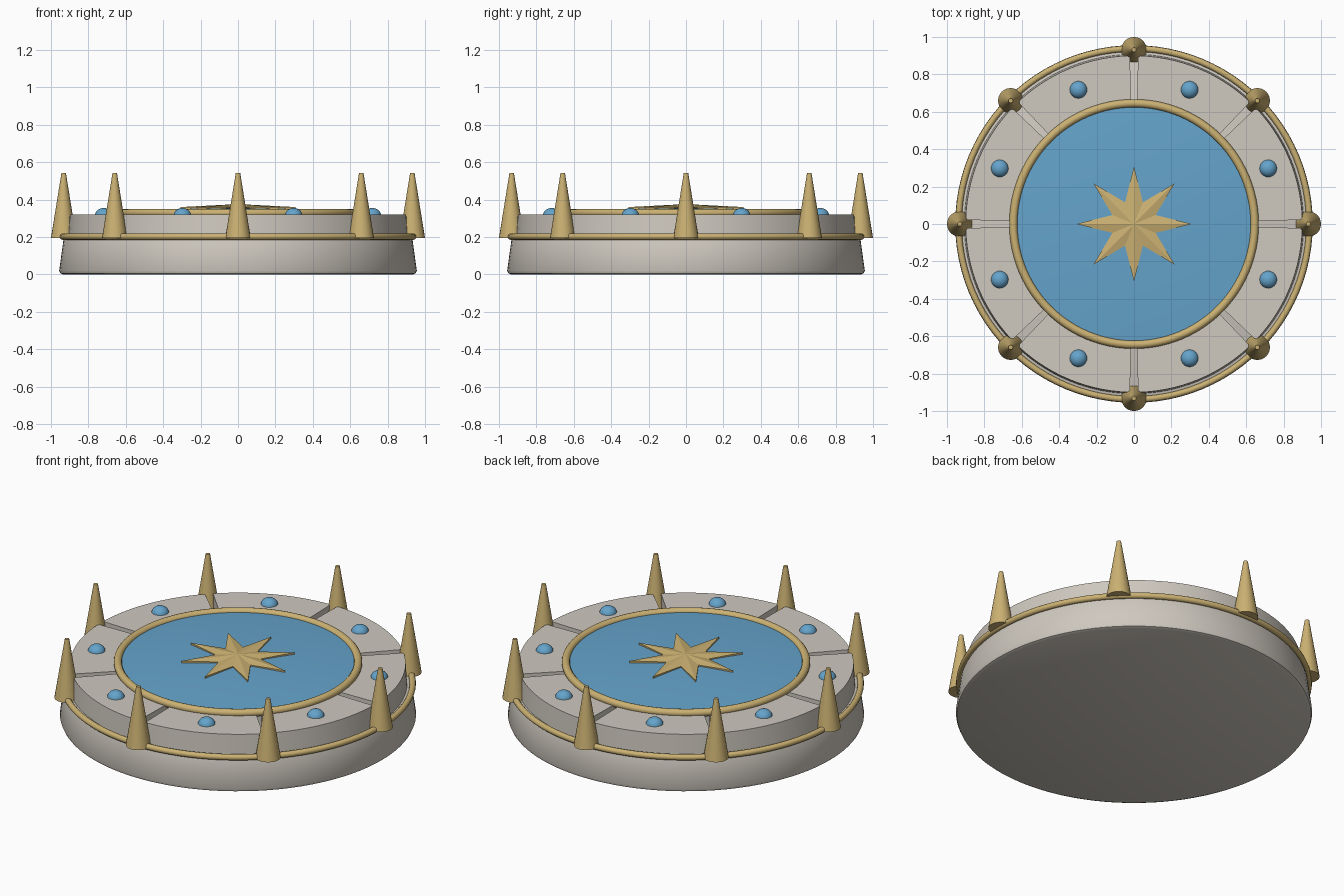
import bpy, bmesh
from math import pi, cos, sin, radians

cube = bpy.data.objects.get("Cube")
if cube:
    bpy.data.objects.remove(cube, do_unlink=True)


def material(name, rgb):
    m = bpy.data.materials.new(name)
    m.use_nodes = True
    m.diffuse_color = (*rgb, 1)
    m.node_tree.nodes["Principled BSDF"].inputs["Base Color"].default_value = (*rgb, 1)
    return m


stone = material("pale stone", (0.62, 0.58, 0.52))
gold = material("soft gold", (0.60, 0.44, 0.17))
blue = material("sky blue", (0.13, 0.37, 0.60))


def finish(bm, name, mat, angle=35):
    bmesh.ops.recalc_face_normals(bm, faces=bm.faces)
    mesh = bpy.data.meshes.new(name)
    bm.to_mesh(mesh)
    bm.free()
    mesh.materials.append(mat)
    ob = bpy.data.objects.new(name, mesh)
    bpy.context.collection.objects.link(ob)
    bpy.ops.object.select_all(action="DESELECT")
    ob.select_set(True)
    bpy.context.view_layer.objects.active = ob
    bpy.ops.object.shade_smooth_by_angle(angle=radians(angle))
    return ob


def polar(r, a, z):
    return (r * cos(a), r * sin(a), z)


def lathe(name, profile, mat, steps=96, closed=False):
    """Spin (radius, height) points around z; radius 0 welds to a pole."""
    bm = bmesh.new()
    rings = [[bm.verts.new(polar(r, 2 * pi * i / steps, z)) for i in range(steps)]
             for r, z in profile]
    pairs = list(zip(rings, rings[1:]))
    if closed:
        pairs.append((rings[-1], rings[0]))
    for lo, hi in pairs:
        for i in range(steps):
            j = (i + 1) % steps
            bm.faces.new((lo[i], lo[j], hi[j], hi[i]))
    bmesh.ops.remove_doubles(bm, verts=bm.verts, dist=1e-5)
    return finish(bm, name, mat)


def torus(name, major, minor, z, mat):
    ring = [(major + minor * cos(t * pi / 6), z + minor * sin(t * pi / 6)) for t in range(12)]
    return lathe(name, ring, mat, closed=True)


# Round stone base with softened edges, and the core under the disc
lathe("base", [(0, 0), (0.935, 0), (0.95, 0.006), (0.956, 0.02), (0.934, 0.18),
               (0.928, 0.195), (0.915, 0.2), (0, 0.2)], stone)
lathe("core", [(0.635, 0.19), (0.635, 0.32), (0, 0.32)], stone)

# Gently domed blue disc
lathe("disc", [(0.64, 0.31), (0.64, 0.33)] +
      [(0.64 * k / 8, 0.33 + 0.025 * (1 - (k / 8) ** 2)) for k in range(7, -1, -1)], blue)

# Gold rings
torus("disc_rim", 0.645, 0.022, 0.328, gold)
torus("outer_ring", 0.938, 0.017, 0.202, gold)


# Eight bevelled stone blocks
def block(name, start):
    bm = bmesh.new()
    gap, n = radians(1.4), 14
    angles = [start + gap + (pi / 4 - 2 * gap) * i / n for i in range(n + 1)]

    def loop(outer, z):
        pts = [polar(outer, a, z) for a in angles] + [polar(0.61, a, z) for a in reversed(angles)]
        return [bm.verts.new(p) for p in pts]

    lo, hi = loop(0.908, 0.19), loop(0.9, 0.32)
    bm.faces.new(lo)
    top = bm.faces.new(hi)
    for i in range(len(lo)):
        j = (i + 1) % len(lo)
        bm.faces.new((lo[i], lo[j], hi[j], hi[i]))
    corners = [e for e in bm.edges if e.calc_face_angle(0) > radians(40)
               and any(v in hi for v in e.verts)]
    bmesh.ops.bevel(bm, geom=corners, offset=0.018, segments=3, profile=0.5, affect="EDGES")
    finish(bm, name, stone, 40)


# Each block carries a blue stud; a gold spike stands at each joint
for i in range(8):
    a = i * pi / 4
    block(f"block_{i + 1}", a)
    stud = lathe(f"stud_{i + 1}", [(0.047 * cos(t * pi / 12), 0.04 * sin(t * pi / 12))
                                   for t in range(7)], blue, 24)
    stud.location = polar(0.777, a + pi / 8, 0.315)
    spike = lathe(f"spike_{i + 1}", [(0, 0), (0.068, 0), (0.012, 0.348), (0, 0.348)], gold, 24)
    spike.location = polar(0.932, a, 0.194)

# Eight-pointed star with ridged arms
bm = bmesh.new()
rim = [(0.308 if i % 2 == 0 else 0.125, i * pi / 8) for i in range(16)]
low = [bm.verts.new(polar(r, a, 0.34)) for r, a in rim]
high = [bm.verts.new(polar(r, a, 0.36)) for r, a in rim]
peak = bm.verts.new((0, 0, 0.376))
for i in range(16):
    j = (i + 1) % 16
    bm.faces.new((low[i], low[j], high[j], high[i]))
    bm.faces.new((high[i], high[j], peak))
bm.faces.new(low[::-1])
finish(bm, "star", gold, 1)
